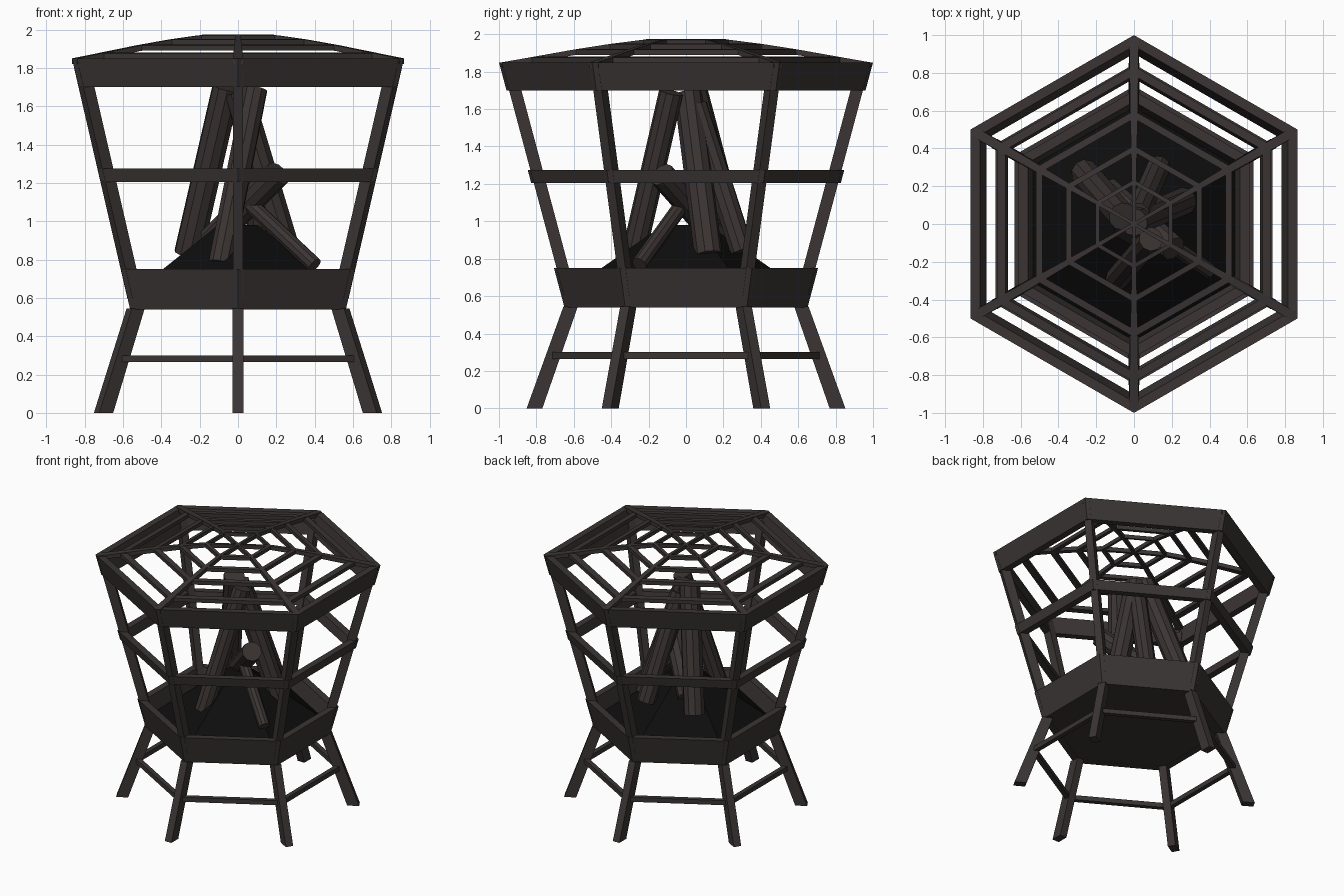
import bpy, bmesh
from math import sin, cos, radians
from mathutils import Vector

if "Cube" in bpy.data.objects:
    bpy.data.objects.remove(bpy.data.objects["Cube"])


def material(name, rgb):
    m = bpy.data.materials.new(name)
    m.use_nodes = True
    m.diffuse_color = (*rgb, 1)
    m.node_tree.nodes["Principled BSDF"].inputs["Base Color"].default_value = (*rgb, 1)
    return m


METAL = material("dark iron", (0.043, 0.035, 0.034))
WOOD = material("charred wood", (0.043, 0.034, 0.032))
ASH = material("black ash", (0.004, 0.004, 0.004))

ANGLES = [radians(30 + 60 * k) for k in range(6)]


def finish(name, bm, mat):
    bmesh.ops.recalc_face_normals(bm, faces=bm.faces)
    mesh = bpy.data.meshes.new(name)
    bm.to_mesh(mesh)
    bm.free()
    mesh.materials.append(mat)
    obj = bpy.data.objects.new(name, mesh)
    bpy.context.collection.objects.link(obj)
    return obj


def hex_ring(name, profile, mat=METAL):
    """Sweep a closed (radius, z) profile around the six corners."""
    bm = bmesh.new()
    loops = [[bm.verts.new((r * cos(a), r * sin(a), z)) for r, z in profile] for a in ANGLES]
    n = len(profile)
    for k in range(6):
        p, q = loops[k], loops[(k + 1) % 6]
        for i in range(n):
            j = (i + 1) % n
            bm.faces.new((p[i], q[i], q[j], p[j]))
    return finish(name, bm, mat)


def hex_solid(name, r0, z0, r1, z1, mat):
    bm = bmesh.new()
    low, high = [[bm.verts.new((r * cos(a), r * sin(a), z)) for a in ANGLES]
                 for r, z in ((r0, z0), (r1, z1))]
    bm.faces.new(low)
    bm.faces.new(high)
    for k in range(6):
        j = (k + 1) % 6
        bm.faces.new((low[k], low[j], high[j], high[k]))
    return finish(name, bm, mat)


def corner_bars(name, outer, inner):
    """One bar per corner: two matching edges of (radius, z, half width)."""
    for k, a in enumerate(ANGLES):
        bm = bmesh.new()
        d, t = Vector((cos(a), sin(a), 0)), Vector((-sin(a), cos(a), 0))
        sections = []
        for o, i in zip(outer, inner):
            sections.append([bm.verts.new(d * r + t * w * s + Vector((0, 0, z)))
                             for (r, z, w), s in ((o, -1), (o, 1), (i, 1), (i, -1))])
        for p, q in zip(sections, sections[1:]):
            for m in range(4):
                n = (m + 1) % 4
                bm.faces.new((p[m], p[n], q[n], q[m]))
        bm.faces.new(sections[0])
        bm.faces.new(sections[-1])
        finish(f"{name}_{k + 1}", bm, METAL)


def wall(z):
    """Corner radius of the flared basket at a height."""
    return 0.65 + (z - 0.54) * 0.35 / 1.31


def band(name, z0, z1, thick=0.058):
    hex_ring(name, [(wall(z0), z0), (wall(z1), z1), (wall(z1) - thick, z1), (wall(z0) - thick, z0)])


def log(name, low, high, radius):
    low, high = Vector(low), Vector(high)
    axis = high - low
    bm = bmesh.new()
    bmesh.ops.create_cone(bm, cap_ends=True, segments=10, radius1=radius,
                          radius2=radius, depth=axis.length)
    obj = finish(name, bm, WOOD)
    obj.rotation_mode = "QUATERNION"
    obj.rotation_quaternion = axis.to_track_quat("Z", "Y")
    obj.location = (low + high) / 2


# Basket bands, floor and ash heap
band("top_band", 1.70, 1.85)
band("middle_band", 1.205, 1.275)
band("bottom_band", 0.54, 0.75)
hex_solid("basket_floor", 0.63, 0.542, 0.63, 0.57, METAL)
hex_solid("ash_heap", 0.625, 0.63, 0.12, 0.98, ASH)

# Upright posts
corner_bars("post",
            [(wall(z) - 0.014, z, 0.026) for z in (0.6, 1.8)],
            [(wall(z) - 0.08, z, 0.026) for z in (0.6, 1.8)])

# Splayed legs and their brace
corner_bars("leg", [(0.655, 0.545, 0.028), (0.852, 0, 0.028)],
            [(0.578, 0.545, 0.028), (0.768, 0, 0.028)])
hex_ring("leg_brace", [(0.73, 0.265), (0.73, 0.3), (0.69, 0.3), (0.69, 0.265)])

# Domed lid: ribs and concentric rings
RIB = [(0.985, 1.85, 0.026), (0.836, 1.876, 0.024), (0.6, 1.918, 0.02),
       (0.415, 1.947, 0.016), (0.235, 1.97, 0.012), (0, 1.972, 0.008)]
corner_bars("lid_rib", RIB, [(r, z - 0.03, w) for r, z, w in RIB])
for k, (r, z, w) in enumerate(RIB[1:5]):
    t = w * 2.1
    hex_ring(f"lid_ring_{k + 1}", [(r, z), (r - t, z + 0.004), (r - t, z - 0.024), (r, z - 0.028)])

# Stacked logs
log("left_log", (-0.26, 0.27, 0.83), (-0.06, 0.04, 1.70), 0.075)
log("front_log", (-0.09, -0.29, 0.78), (0.09, -0.08, 1.69), 0.065)
log("right_log", (0.26, 0.12, 0.82), (0.0, 0.01, 1.68), 0.075)
log("back_log", (0.13, 0.30, 0.84), (0.02, 0.05, 1.62), 0.065)
log("short_log", (-0.14, 0.18, 0.9), (0.21, -0.13, 1.25), 0.07)
log("thin_log", (0.40, -0.25, 0.77), (0.06, -0.02, 1.09), 0.042)
